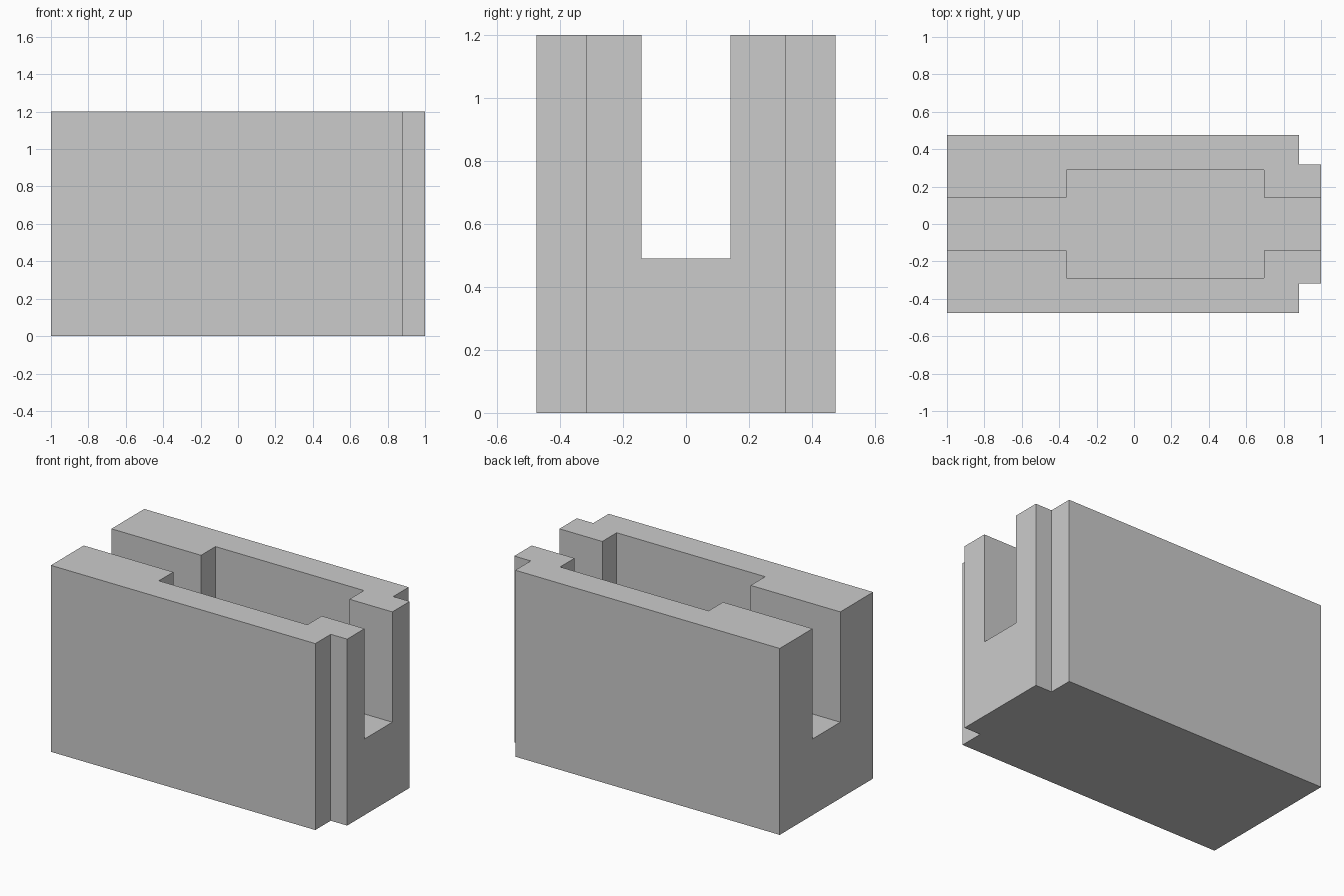
import bpy
import bmesh

cube = bpy.data.objects.get("Cube")
if cube:
    bpy.data.objects.remove(cube, do_unlink=True)

HEIGHT, FLOOR = 1.2, 0.49

grey = bpy.data.materials.new("light grey")
grey.use_nodes = True
colour = (0.6, 0.6, 0.6, 1)
grey.diffuse_color = colour
grey.node_tree.nodes["Principled BSDF"].inputs["Base Color"].default_value = colour


def prism(name, half, bottom, top):
    """Mirror half an outline across y = 0 and extrude it upwards."""
    outline = half + [(x, -y) for x, y in reversed(half)]
    bm = bmesh.new()
    face = bm.faces.new([bm.verts.new((x, y, bottom)) for x, y in outline])
    rise = bmesh.ops.extrude_face_region(bm, geom=[face])
    verts = [v for v in rise["geom"] if isinstance(v, bmesh.types.BMVert)]
    bmesh.ops.translate(bm, verts=verts, vec=(0, 0, top - bottom))
    bmesh.ops.recalc_face_normals(bm, faces=bm.faces)
    mesh = bpy.data.meshes.new(name)
    bm.to_mesh(mesh)
    bm.free()
    mesh.materials.append(grey)
    obj = bpy.data.objects.new(name, mesh)
    bpy.context.collection.objects.link(obj)
    return obj


# Block with a narrower tongue at the +x end
body = prism("channel_block",
             [(-1, 0.475), (0.883, 0.475), (0.883, 0.318), (1, 0.318)],
             0, HEIGHT)

# Through slot that widens into a central pocket, open at the top and both ends
cutter = prism("slot_cutter",
               [(-1.1, 0.141), (-0.362, 0.141), (-0.362, 0.288),
                (0.695, 0.288), (0.695, 0.141), (1.1, 0.141)],
               FLOOR, HEIGHT + 0.1)
cutter.hide_render = True
cutter.hide_set(True)

cut = body.modifiers.new("slot", 'BOOLEAN')
cut.operation = 'DIFFERENCE'
cut.solver = 'EXACT'
cut.object = cutter

# Apply the cut and discard the cutter
bpy.context.view_layer.objects.active = body
body.select_set(True)
bpy.ops.object.modifier_apply(modifier=cut.name)
bpy.data.objects.remove(cutter, do_unlink=True)
